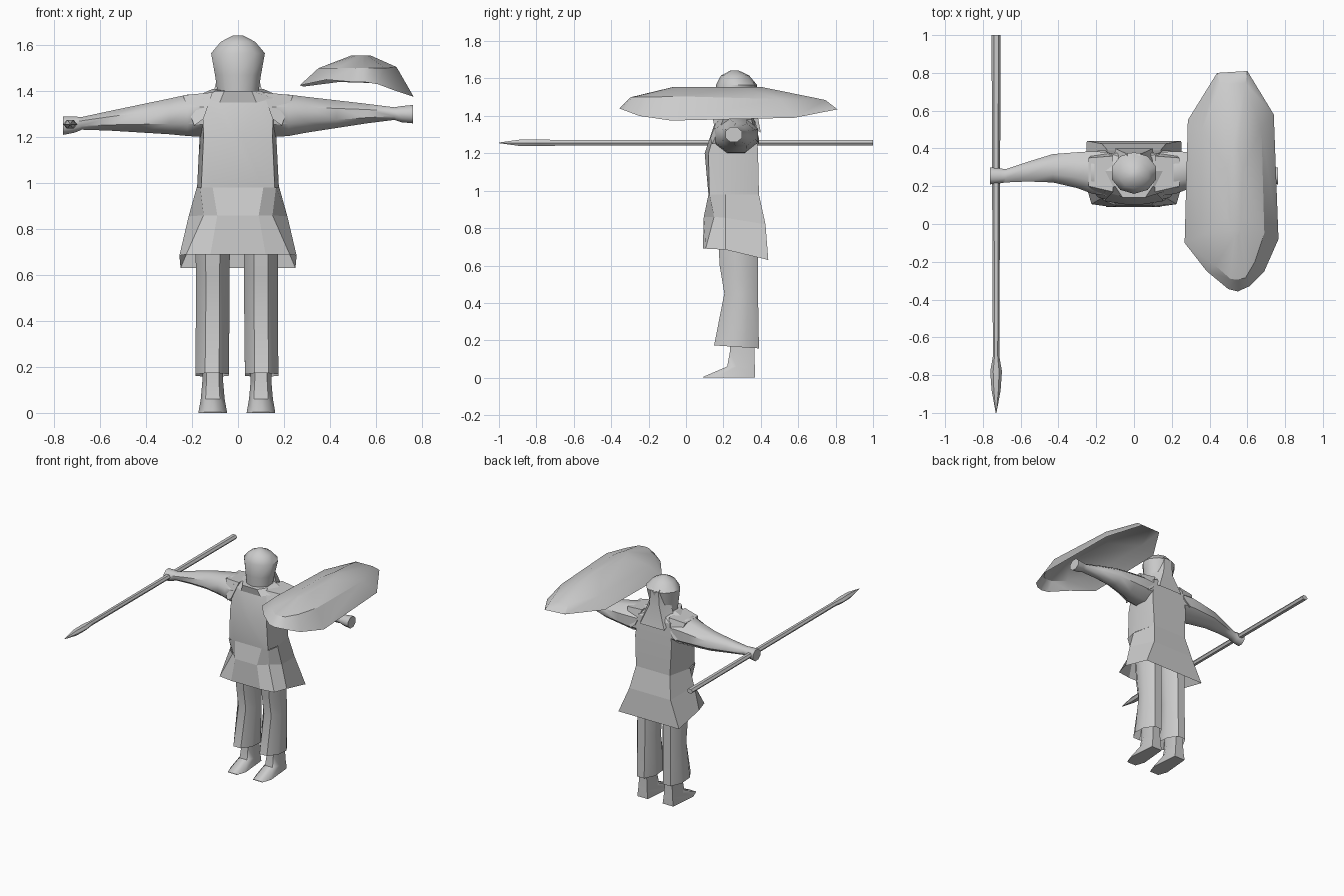
import bpy, bmesh, math
from mathutils import Vector

grey = bpy.data.materials.new("plain grey")
grey.diffuse_color = (0.6, 0.6, 0.6, 1)


def finish(name, bm, angle):
    bmesh.ops.recalc_face_normals(bm, faces=bm.faces)
    me = bpy.data.meshes.new(name)
    bm.to_mesh(me)
    bm.free()
    me.materials.append(grey)
    ob = bpy.data.objects.new(name, me)
    bpy.context.collection.objects.link(ob)
    bpy.ops.object.select_all(action='DESELECT')
    ob.select_set(True)
    bpy.context.view_layer.objects.active = ob
    if angle:
        bpy.ops.object.shade_smooth_by_angle(angle=math.radians(angle))
    return ob


def loft(name, rings, start=True, end=True, angle=40):
    """Skin equal-length rings of points; optionally cap the two ends."""
    bm = bmesh.new()
    loops = [[bm.verts.new(p) for p in r] for r in rings]
    n = len(loops[0])
    for a, b in zip(loops, loops[1:]):
        for i in range(n):
            j = (i + 1) % n
            bm.faces.new((a[i], a[j], b[j], b[i]))
    if start:
        bm.faces.new(loops[0])
    if end:
        bm.faces.new(loops[-1])
    return finish(name, bm, angle)


def ring_z(x, z, hx, y0, y1, n=8, tilt=0):
    """Oval ring round the z axis; tilt raises the front edge."""
    out = []
    for i in range(n):
        t = 2 * math.pi * (i + .5) / n
        k = 1 / math.cos(math.pi / n)
        s = math.sin(t) * k
        out.append((x + hx * k * math.cos(t), (y0 + y1) / 2 + (y1 - y0) / 2 * s, z - tilt * s))
    return out


def ring_x(x, y0, y1, z0, z1, n=8):
    """Oval ring round the x axis."""
    return [(x, y, z) for y, z, _ in ring_z((y0 + y1) / 2, 0, (y1 - y0) / 2, z0, z1, n)]


def half(pts):
    """Mirror a right-hand half outline (front to back) into a full ring."""
    return pts + [(-x, y, z) for x, y, z in reversed(pts)]


# Tunic body: outline runs front, front corner, side, back
loft("tunic_body", [
    half([(.06, .14, 1.40), (.10, .20, 1.40), (.11, .28, 1.41), (.06, .35, 1.40)]),
    half([(.08, .15, 1.35), (.155, .17, 1.37), (.165, .28, 1.385), (.13, .375, 1.36)]),
    half([(.02, .10, 1.20), (.15, .12, 1.20), (.167, .25, 1.20), (.15, .385, 1.21)]),
    half([(.11, .12, .98), (.16, .125, .98), (.178, .23, .98), (.14, .39, .98)]),
], end=False, angle=25)

# Flared skirt, open below, hem dropping to the back
loft("skirt", [
    half([(.11, .12, .98), (.165, .125, .98), (.18, .21, .98), (.14, .39, .98)]),
    half([(.09, .095, .86), (.15, .15, .86), (.215, .21, .855), (.17, .425, .82)]),
    half([(.12, .09, .69), (.225, .105, .69), (.255, .21, .685), (.25, .44, .63)]),
], start=False, end=False, angle=0)

# Hood, with the cloth hanging down the back
loft("head", [
    ring_z(0, 1.365, .085, .17, .33, 10),
    ring_z(0, 1.47, .10, .165, .355, 10),
    ring_z(0, 1.565, .117, .165, .375, 10),
    ring_z(0, 1.615, .075, .19, .335, 10),
    ring_z(0, 1.643, .02, .24, .28, 10)], angle=50)
loft("hood_drape", [
    [(-.035, .36, 1.58), (.035, .36, 1.58), (.035, .375, 1.57), (-.035, .375, 1.57)],
    [(-.09, .30, 1.46), (.09, .30, 1.46), (.04, .372, 1.46), (-.04, .372, 1.46)],
    [(-.11, .30, 1.38), (.11, .30, 1.38), (.10, .40, 1.31), (-.10, .40, 1.31)],
], end=False, angle=30)

# Arms reach sideways; the spear arm hangs slightly lower
arm = [(.14, .15, .38, 1.20, 1.385), (.22, .16, .385, 1.205, 1.385),
       (.30, .19, .38, 1.22, 1.375), (.43, .22, .37, 1.24, 1.36),
       (.56, .225, .33, 1.26, 1.345), (.68, .22, .29, 1.275, 1.33),
       (.71, .215, .295, 1.265, 1.335), (.762, .21, .30, 1.26, 1.34)]
for side, drop in ((1, 0), (-1, .05)):
    rings = []
    for x, y0, y1, z0, z1 in arm:
        d = drop * max(0, (x - .22) / .54)
        rings.append([(side * p[0], p[1], p[2] - d) for p in ring_x(x, y0, y1, z0, z1)])
    loft("right_arm" if side > 0 else "left_arm", rings, angle=50)
    # Short sleeve flap over the shoulder
    s = side
    loft("shoulder_flap", [
        [(s * .11, .17, 1.395), (s * .11, .36, 1.395), (s * .15, .39, 1.28), (s * .15, .13, 1.28)],
        [(s * .24, .20, 1.382), (s * .24, .35, 1.382), (s * .19, .39, 1.25), (s * .19, .14, 1.25)],
    ], angle=0)

# Trousers and feet
for side in (1, -1):
    cx = side * .105 - .005
    tag = "right" if side > 0 else "left"
    loft(tag + "_trouser", [
        ring_z(cx, .78, .076, .17, .38, 8),
        ring_z(cx, .60, .073, .18, .385, 8),
        ring_z(cx, .45, .073, .205, .385, 8),
        ring_z(cx + side * .003, .165, .073, .15, .39, 8, .008)], end=False, angle=50)
    loft(tag + "_foot", [
        [(cx + a * w, y, z) for a, y in
         ((-.6, f), (.6, f), (1, m), (.7, b), (-.7, b), (-1, m))]
        for w, f, m, b, z in ((.045, .235, .28, .365, .25), (.045, .235, .28, .365, .14),
                              (.052, .22, .27, .368, .06), (.062, .09, .16, .37, .004),
                              (.062, .09, .16, .37, 0))], angle=45)

# Spear: shaft and leaf-shaped point
loft("spear", [
    [(-.73 + w * math.cos(a), y, 1.256 + h * math.sin(a))
     for a in [math.pi / 3 * i for i in range(6)]]
    for y, w, h in ((1, .024, .018), (.2, .021, .018), (-.70, .017, .018),
                    (-.78, .031, .021), (-.88, .024, .021), (-1, .002, .002))], angle=50)

# Shield: hollow shell from rim up to a long ridge
rim = [(.268, -.10, 1.425), (.385, -.25, 1.45), (.50, -.345, 1.44), (.55, -.357, 1.44),
       (.61, -.33, 1.43), (.69, -.25, 1.40), (.765, -.08, 1.375), (.74, .58, 1.39),
       (.60, .81, 1.435), (.44, .80, 1.44), (.285, .55, 1.42)]
mid = [(.35, -.06, 1.50), (.43, -.22, 1.50), (.51, -.29, 1.50), (.545, -.295, 1.50),
       (.59, -.285, 1.50), (.64, -.20, 1.50), (.69, -.05, 1.505), (.675, .50, 1.49),
       (.59, .745, 1.485), (.455, .74, 1.485), (.36, .50, 1.49)]
crown = [(.54 + (x - .54) * .25, .12 + (y - .12) * .45, 1.555) for x, y, z in mid]
loft("shield", [rim, mid, crown], start=False, angle=30)
